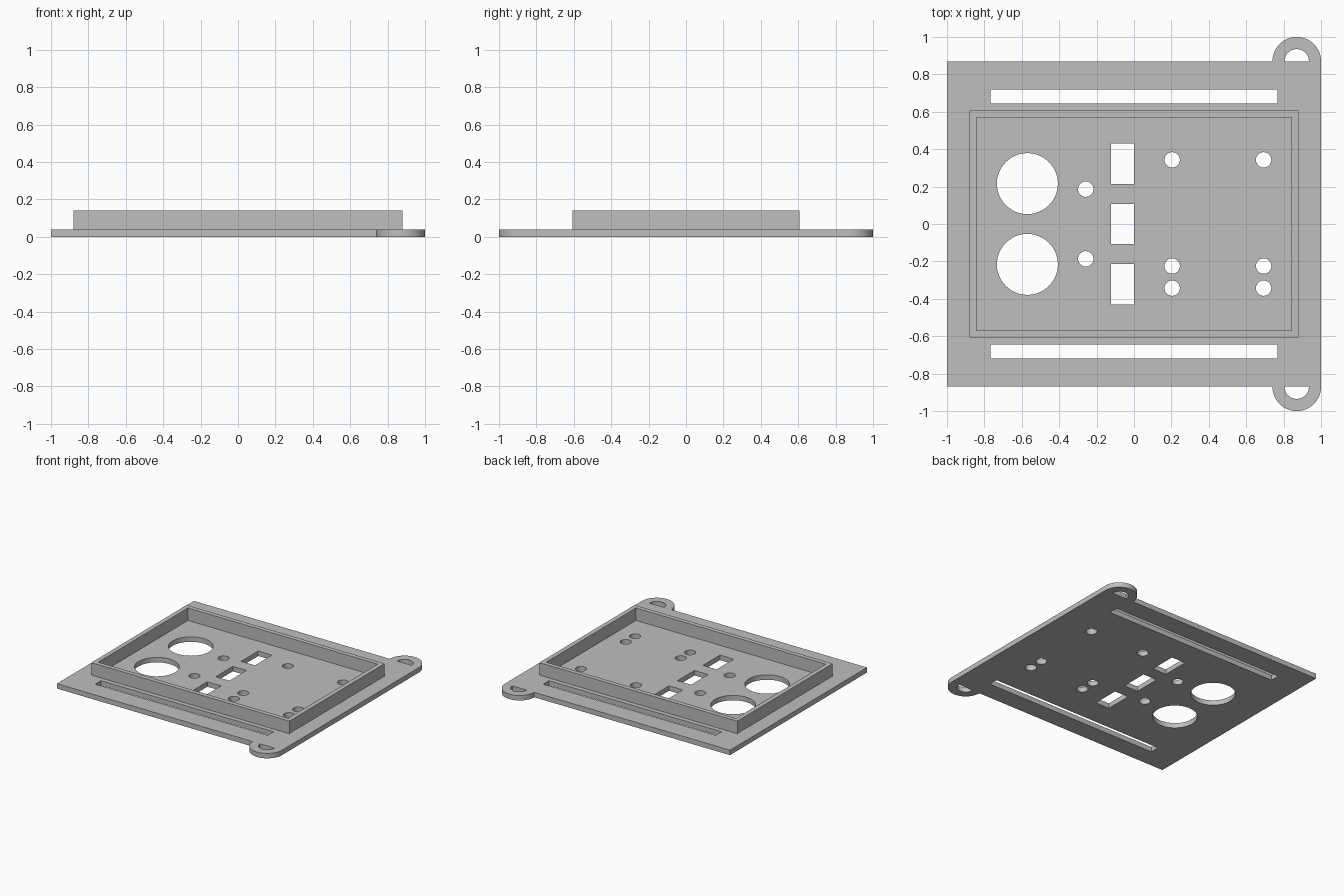
import bpy
from math import sin, cos, pi

cube = bpy.data.objects.get("Cube")
if cube:
    bpy.data.objects.remove(cube, do_unlink=True)

grey = bpy.data.materials.new("plain grey")
grey.use_nodes = True
colour = (0.52, 0.52, 0.52, 1)
grey.diffuse_color = colour
grey.node_tree.nodes["Principled BSDF"].inputs["Base Color"].default_value = colour


def arc(x, y, r, start=0, end=2 * pi, n=48):
    """Points along an arc, both ends included."""
    return [(x + r * cos(start + (end - start) * i / n),
             y + r * sin(start + (end - start) * i / n)) for i in range(n + 1)]


def circle(x, y, r):
    return arc(x, y, r)[:-1]


def rect(x0, x1, y0, y1):
    return [(x0, y0), (x1, y0), (x1, y1), (x0, y1)]


def extruded(name, loops, z0, z1):
    """Solid sheet from an outline and its hole loops."""
    curve = bpy.data.curves.new(name, 'CURVE')
    curve.dimensions = '2D'
    curve.fill_mode = 'BOTH'
    curve.extrude = (z1 - z0) / 2
    for loop in loops:
        spline = curve.splines.new('POLY')
        spline.points.add(len(loop) - 1)
        for point, (x, y) in zip(spline.points, loop):
            point.co = (x, y, 0, 1)
        spline.use_cyclic_u = True
    curve.materials.append(grey)
    obj = bpy.data.objects.new(name, curve)
    obj.location.z = (z0 + z1) / 2
    bpy.context.collection.objects.link(obj)
    bpy.ops.object.select_all(action='DESELECT')
    obj.select_set(True)
    bpy.context.view_layer.objects.active = obj
    bpy.ops.object.convert(target='MESH')
    bpy.ops.object.shade_smooth_by_angle()
    return bpy.context.object


THICK, WALL_TOP = 0.04, 0.14
EDGE, EAR_R, EAR_HOLE_R = 0.87, 0.13, 0.065
EAR_X = 1 - EAR_R

# Plate outline with a rounded ear at each right corner
outline = [(-1, EDGE), (-1, -EDGE)]
outline += arc(EAR_X, -EDGE, EAR_R, -pi, 0)
outline += arc(EAR_X, EDGE, EAR_R, 0, pi)

holes = []
for side in (-1, 1):
    # Half-round ear openings, long strap slots, large round openings
    holes.append(arc(EAR_X, side * EDGE, EAR_HOLE_R, 0, side * pi))
    holes.append(rect(-0.767, 0.767, *sorted((side * 0.644, side * 0.718))))
    holes.append(circle(-0.57, side * 0.216, 0.163))
    holes.append(circle(-0.258, side * 0.186, 0.041))

# Three switch openings
for y in (-0.323, 0, 0.323):
    holes.append(rect(-0.122, 0, y - 0.108, y + 0.108))

# Small screw holes
for x in (0.204, 0.693):
    for y in (0.343, -0.225, -0.343):
        holes.append(circle(x, y, 0.041))

extruded("base_plate", [outline] + holes, 0, THICK)

# Raised rectangular wall
extruded("raised_wall", [rect(-0.88, 0.88, -0.606, 0.606),
                         rect(-0.843, 0.843, -0.569, 0.569)], THICK, WALL_TOP)
